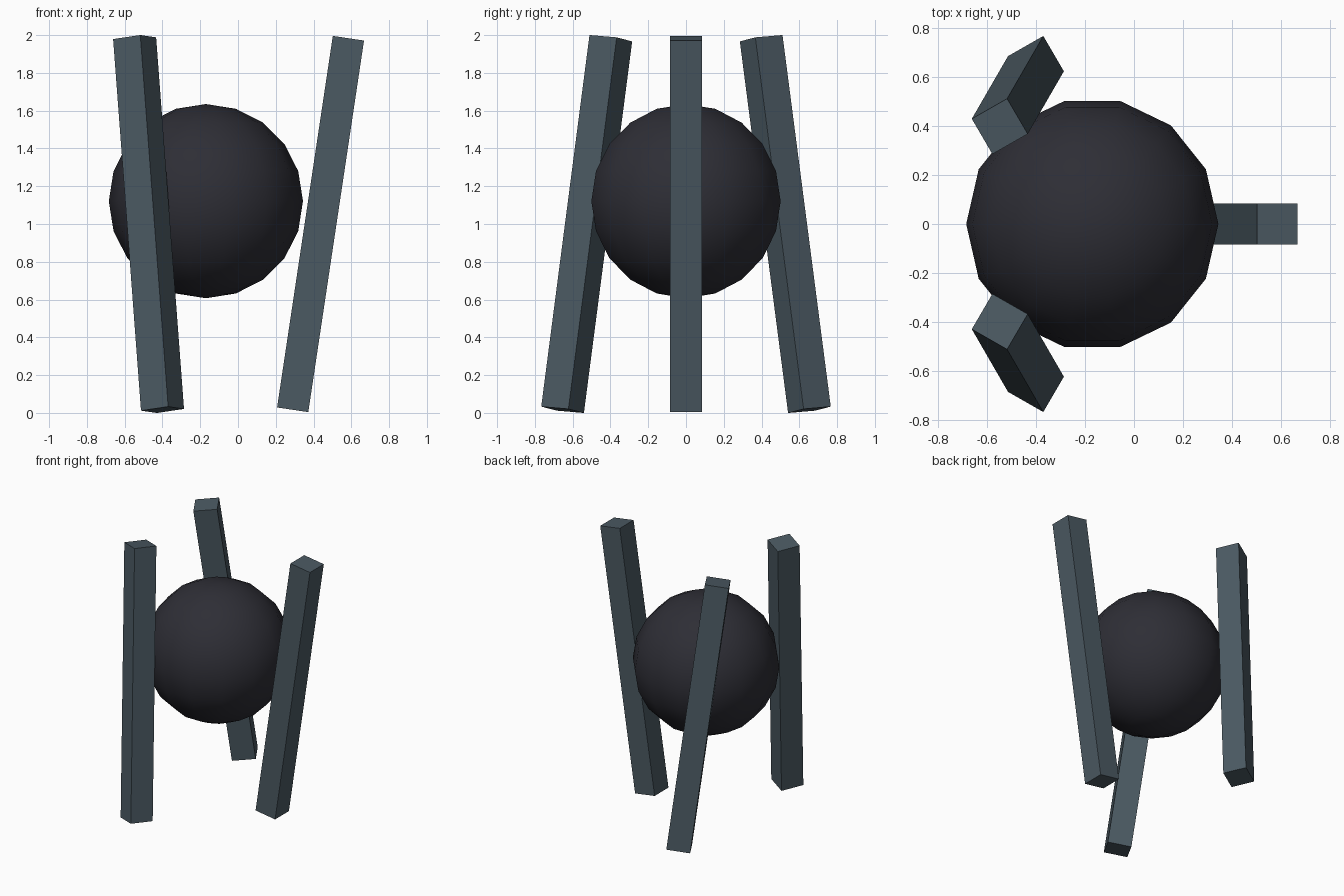
import bpy
from math import radians, sin, cos
from mathutils import Vector, Matrix

if "Cube" in bpy.data.objects:
    bpy.data.objects.remove(bpy.data.objects["Cube"])


def material(name, rgb):
    m = bpy.data.materials.new(name)
    m.diffuse_color = (*rgb, 1)
    m.use_nodes = True
    m.node_tree.nodes["Principled BSDF"].inputs["Base Color"].default_value = m.diffuse_color
    return m


dark = material("charcoal", (0.027, 0.027, 0.036))
slate = material("slate", (0.07, 0.1, 0.122))

HUB_X = -0.17          # the three legs stand around the ball's axis
LEG_RADIUS = 0.607
LEG_SIZE = (0.167, 0.167, 1.989)
TILT = radians(8.53)

# Ball: 14 sides, 10 rings, with a vertex column facing +y
bpy.ops.mesh.primitive_uv_sphere_add(segments=14, ring_count=10, radius=0.514,
                                     location=(HUB_X, 0, 1.121),
                                     rotation=(0, 0, radians(90)))
ball = bpy.context.object
ball.name = "ball"
ball.data.materials.append(dark)
bpy.ops.object.shade_smooth()

# Legs: each is turned to face the ball, then leans in the mirrored direction
for i, name in enumerate(("right_leg", "back_left_leg", "front_left_leg")):
    a = radians(120 * i)
    lean = Vector((sin(TILT) * cos(a), -sin(TILT) * sin(a), cos(TILT)))
    turn = Vector((0, 0, 1)).rotation_difference(lean).to_matrix() @ Matrix.Rotation(a, 3, 'Z')
    bpy.ops.mesh.primitive_cube_add(size=1)
    leg = bpy.context.object
    leg.name = name
    leg.matrix_world = Matrix.LocRotScale(
        Vector((HUB_X + LEG_RADIUS * cos(a), LEG_RADIUS * sin(a), 1.0)),
        turn.to_quaternion(), Vector(LEG_SIZE))
    leg.data.materials.append(slate)
